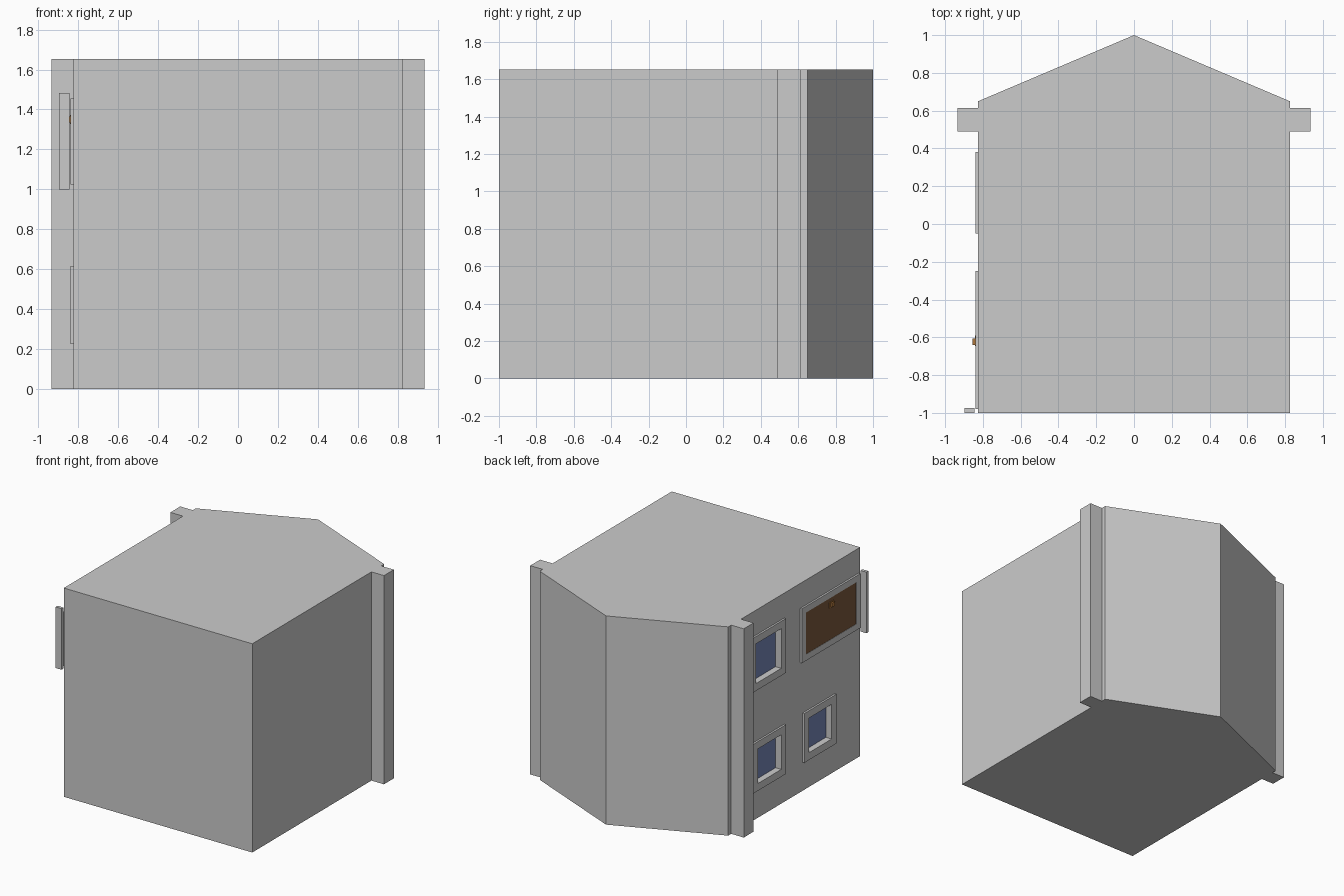
import bpy, bmesh

if "Cube" in bpy.data.objects:
    bpy.data.objects.remove(bpy.data.objects["Cube"])

def material(name, rgb):
    m = bpy.data.materials.new(name)
    m.diffuse_color = (*rgb, 1)
    m.use_nodes = True
    m.node_tree.nodes["Principled BSDF"].inputs["Base Color"].default_value = m.diffuse_color
    return m

GREY = material("light grey", (0.6, 0.6, 0.6))
BLUE = material("glass blue", (0.18, 0.24, 0.48))
BROWN = material("door brown", (0.2, 0.1, 0.045))
ORANGE = material("handle orange", (0.42, 0.18, 0.045))

def make(name, bm, mat):
    bmesh.ops.recalc_face_normals(bm, faces=bm.faces)
    me = bpy.data.meshes.new(name)
    bm.to_mesh(me)
    bm.free()
    me.materials.append(mat)
    ob = bpy.data.objects.new(name, me)
    bpy.context.collection.objects.link(ob)
    return ob

def box(name, x, y, z, mat):
    bm = bmesh.new()
    bmesh.ops.create_cube(bm, size=1)
    for v in bm.verts:
        v.co = [r[0] if c < 0 else r[1] for c, r in zip(v.co, (x, y, z))]
    return make(name, bm, mat)

def frame(name, y, z, w, mat, x=(-0.84, -0.825)):
    # rectangular ring standing on the left wall
    bm = bmesh.new()
    rings = []
    for xx in x:
        for i in (0, w):
            rings.append([bm.verts.new((xx, a, b)) for a, b in (
                (y[0] + i, z[0] + i), (y[1] - i, z[0] + i),
                (y[1] - i, z[1] - i), (y[0] + i, z[1] - i))])
    for a, b in ((0, 1), (1, 3), (3, 2), (2, 0)):
        for k in range(4):
            n = (k + 1) % 4
            bm.faces.new((rings[a][k], rings[a][n], rings[b][n], rings[b][k]))
    return make(name, bm, mat)

# house body: mirrored gable profile extruded along z
half = [(0.825, -1), (0.825, 0.49), (0.935, 0.49), (0.935, 0.613), (0.825, 0.613), (0.825, 0.65)]
profile = half + [(0, 1)] + [(-x, y) for x, y in reversed(half)]
bm = bmesh.new()
face = bm.faces.new([bm.verts.new((x, y, 0)) for x, y in profile])
ext = bmesh.ops.extrude_face_region(bm, geom=[face])
for v in ext["geom"]:
    if isinstance(v, bmesh.types.BMVert):
        v.co.z = 1.652
house = make("house_body", bm, GREY)

# windows: raised frame, recess in the wall, glass at its back
windows = [("upper_window", (-0.05, 0.38), (1.025, 1.455)),
           ("lower_window_back", (-0.05, 0.36), (0.225, 0.615)),
           ("lower_window_front", (-0.68, -0.28), (0.225, 0.615))]
W = 0.058
for name, y, z in windows:
    frame(name + "_frame", y, z, W, GREY)
    hy, hz = (y[0] + W, y[1] - W), (z[0] + W, z[1] - W)
    cutter = box(name + "_cutter", (-0.9, -0.785), hy, hz, GREY)
    cutter.hide_render = True
    cutter.hide_viewport = True
    mod = house.modifiers.new(name, 'BOOLEAN')
    mod.operation = 'DIFFERENCE'
    mod.solver = 'EXACT'
    mod.object = cutter
    box(name + "_glass", (-0.79, -0.784), hy, hz, BLUE)

# door with frame, handle and step
frame("door_frame", (-0.98, -0.25), (1.025, 1.455), 0.05, GREY)
box("door_panel", (-0.838, -0.829), (-0.935, -0.295), (1.07, 1.41), BROWN)
box("handle_plate", (-0.843, -0.836), (-0.645, -0.59), (1.328, 1.373), ORANGE)
box("handle_knob", (-0.855, -0.842), (-0.64, -0.605), (1.335, 1.366), ORANGE)
box("door_step", (-0.897, -0.845), (-1, -0.975), (1.0, 1.483), GREY)
